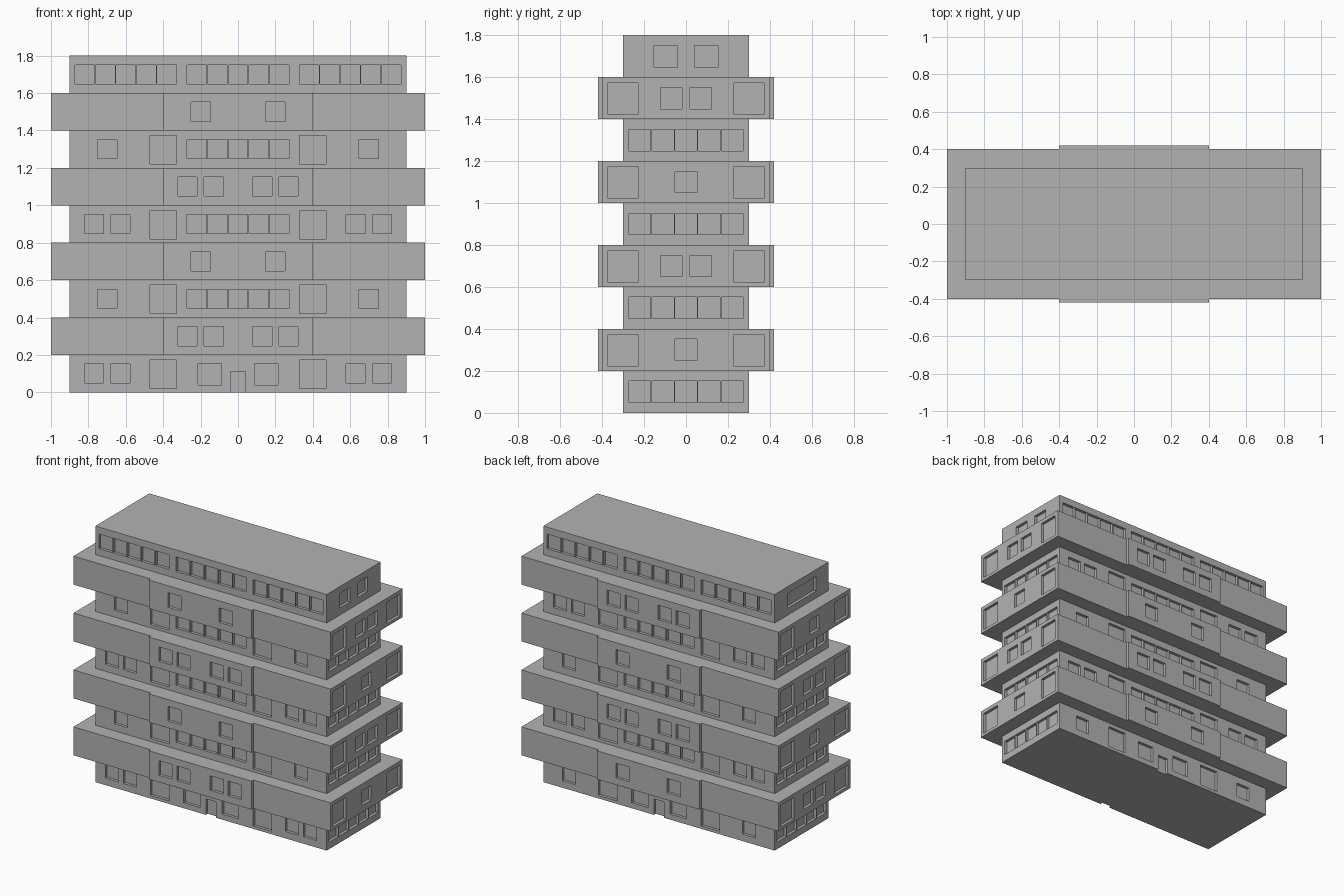
import bpy, bmesh
from mathutils import Matrix, Vector

cube = bpy.data.objects.get("Cube")
if cube:
    bpy.data.objects.remove(cube, do_unlink=True)

concrete = bpy.data.materials.new("concrete_grey")
concrete.use_nodes = True
GREY = (0.45, 0.45, 0.45, 1)
concrete.diffuse_color = GREY
concrete.node_tree.nodes["Principled BSDF"].inputs["Base Color"].default_value = GREY

H = 0.2          # storey height
RECESS = 0.02    # window depth


def make_object(name, bm):
    mesh = bpy.data.meshes.new(name)
    bmesh.ops.recalc_face_normals(bm, faces=bm.faces)
    bm.to_mesh(mesh)
    bm.free()
    mesh.materials.append(concrete)
    obj = bpy.data.objects.new(name, mesh)
    bpy.context.collection.objects.link(obj)
    return obj


def block(name, outline, z):
    """Extrude a footprint by one storey."""
    bm = bmesh.new()
    face = bm.faces.new([bm.verts.new((x, y, z)) for x, y in outline])
    top = bmesh.ops.extrude_face_region(bm, geom=[face])["geom"]
    bmesh.ops.translate(bm, vec=(0, 0, H),
                        verts=[v for v in top if isinstance(v, bmesh.types.BMVert)])
    return make_object(name, bm)


def row(positions, w=0.104, h=0.102, zc=0.1):
    return [(p, zc, w, h) for p in positions]


def pair(*positions, **size):
    return row([s * p for p in positions for s in (-1, 1)], **size)


def strip(centre=0):
    return row([centre + 0.11 * i for i in range(-2, 3)])


def big(p):
    return pair(p, w=0.143, h=0.152, zc=0.097)


def cut_windows(obj, z, walls):
    """walls: (axis, sign, wall distance, openings)"""
    bm = bmesh.new()
    for axis, sign, dist, openings in walls:
        for along, zc, w, h in openings:
            centre, size = Vector((0, 0, z + zc)), Vector((0, 0, h))
            centre[axis], centre[1 - axis] = sign * dist, along
            size[axis], size[1 - axis] = 2 * RECESS, w
            bmesh.ops.create_cube(bm, size=1, matrix=Matrix.Translation(centre)
                                  @ Matrix.Diagonal(size).to_4x4())
    cutter = make_object("window_cutter", bm)
    cutter.hide_render = True
    mod = obj.modifiers.new("windows", 'BOOLEAN')
    mod.operation, mod.solver, mod.object = 'DIFFERENCE', 'EXACT', cutter
    graph = bpy.context.evaluated_depsgraph_get()
    mesh = bpy.data.meshes.new_from_object(obj.evaluated_get(graph))
    obj.modifiers.clear()
    obj.data = mesh
    bpy.data.objects.remove(cutter, do_unlink=True)


# Footprints of the set-back storeys and the overhanging storeys with a shallow bay
narrow = [(-0.9, -0.3), (0.9, -0.3), (0.9, 0.3), (-0.9, 0.3)]
half = [(1, -0.4), (1, 0.4), (0.4, 0.4), (0.4, 0.42), (-0.4, 0.42), (-0.4, 0.4)]
wide = half + [(-x, -y) for x, y in half]

# Window arrangements that swap between opposite walls on alternating storeys
outer = [pair(0.77, 0.63), pair(0.7)]
bay = [pair(0.27, 0.13), pair(0.2)]
side = [row([0]), pair(0.07)]
entrance = pair(0.15, w=0.126, h=0.115, zc=0.096) + [(0, 0.05, 0.08, 0.124)]

for n in range(9):
    z = n * H
    if n == 8:
        obj = block("top_storey", narrow, z)
        long_wall = strip(-0.6) + strip() + strip(0.6)
        walls = [(1, -1, 0.3, long_wall), (1, 1, 0.3, long_wall),
                 (0, 1, 0.9, pair(0.096, w=0.112)),
                 (0, -1, 0.9, row([0], w=0.32))]
    elif n % 2:
        k = n // 2 % 2
        obj = block(f"overhanging_storey_{n}", wide, z)
        walls = [(1, -1, 0.42, bay[k]), (1, 1, 0.42, bay[1 - k]),
                 (0, 1, 1, big(0.3) + side[k]),
                 (0, -1, 1, big(0.3) + side[1 - k])]
    else:
        k = n // 2 % 2
        obj = block(f"set_back_storey_{n}" if n else "ground_storey", narrow, z)
        middle = big(0.4) + (strip() if n else entrance)
        walls = [(1, -1, 0.3, outer[k] + middle), (1, 1, 0.3, outer[1 - k] + middle),
                 (0, 1, 0.9, strip()), (0, -1, 0.9, strip())]
    cut_windows(obj, z, walls)
